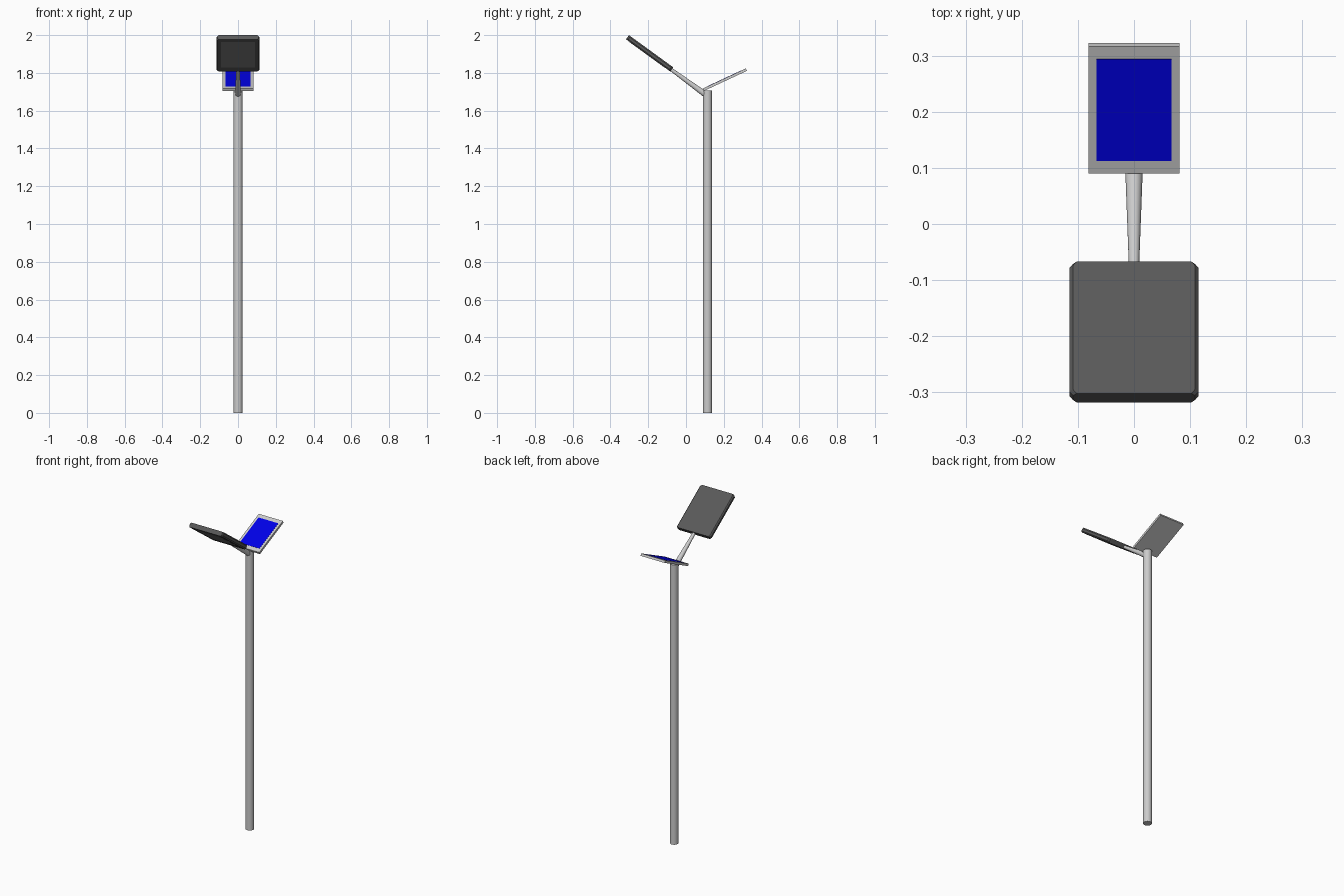
import bpy, bmesh, math
from mathutils import Vector

if "Cube" in bpy.data.objects:
    bpy.data.objects.remove(bpy.data.objects["Cube"])


def colour(obj, name, rgb):
    mat = bpy.data.materials.get(name) or bpy.data.materials.new(name)
    mat.diffuse_color = (*rgb, 1)
    mat.use_nodes = True
    mat.node_tree.nodes["Principled BSDF"].inputs["Base Color"].default_value = mat.diffuse_color
    obj.data.materials.append(mat)


def tilted_box(name, size, centre, angle, offset=(0, 0, 0)):
    """Box in a frame tilted about x; offset is measured in that frame."""
    bpy.ops.mesh.primitive_cube_add(size=1)
    obj = bpy.context.object
    obj.name = name
    for v in obj.data.vertices:
        v.co = Vector(a * b for a, b in zip(v.co, size)) + Vector(offset)
    obj.location = centre
    obj.rotation_euler.x = math.radians(angle)
    return obj


def rod(name, start, end, r1, r2, sides=32):
    start, end = Vector(start), Vector(end)
    axis = end - start
    bpy.ops.mesh.primitive_cone_add(vertices=sides, radius1=r1, radius2=r2,
                                    depth=axis.length, location=(start + end) / 2,
                                    rotation=axis.to_track_quat('Z', 'Y').to_euler())
    obj = bpy.context.object
    obj.name = name
    bpy.ops.object.shade_smooth_by_angle(angle=math.radians(40))
    return obj


# Post and tapered lamp arm
rod("pole", (0, 0.114, 0), (0, 0.114, 1.708), 0.024, 0.024)
rod("lamp_arm", (0, 0.108, 1.682), (0, -0.08, 1.819), 0.016, 0.009)

# Solar panel with blue cell area
panel_pos = (0, 0.206, 1.764)
tilted_box("solar_panel_frame", (0.163, 0.25, 0.014), panel_pos, 25)
cells = tilted_box("solar_cells", (0.134, 0.2, 0.002), panel_pos, 25, (0, 0, 0.007))
colour(cells, "cell_blue", (0.0, 0.0, 0.8))

# Lamp head: chamfered outline lofted through four layers, sides bevelled
L, T, C = 0.29, 0.0272, 0.009
bm = bmesh.new()
rings = []
for z, w in ((-T / 2, 0.109), (-T / 4, 0.115), (T / 4, 0.115), (T / 2, 0.109)):
    h = L / 2
    outline = [(w, -h + C), (w, h - C), (w - C * 0.7, h), (-w + C * 0.7, h),
               (-w, h - C), (-w, -h + C), (-w + C * 0.7, -h), (w - C * 0.7, -h)]
    rings.append([bm.verts.new((x, y, z)) for x, y in outline])
for a, b in zip(rings, rings[1:]):
    for i in range(8):
        j = (i + 1) % 8
        bm.faces.new((a[i], a[j], b[j], b[i]))
bm.faces.new(rings[0][::-1])
bm.faces.new(rings[-1])
bmesh.ops.recalc_face_normals(bm, faces=bm.faces)
mesh = bpy.data.meshes.new("lamp_head")
bm.to_mesh(mesh)
bm.free()
head = bpy.data.objects.new("lamp_head", mesh)
bpy.context.collection.objects.link(head)
head_pos = (0, -0.1925, 1.9035)
head.location = head_pos
head.rotation_euler.x = math.radians(-36)
colour(head, "dark_casing", (0.1, 0.1, 0.1))

# Light window on the underside
lens = tilted_box("light_window", (0.182, 0.228, 0.002), head_pos, -36, (0, -0.006, -T / 2))
colour(lens, "window_grey", (0.2, 0.2, 0.2))
